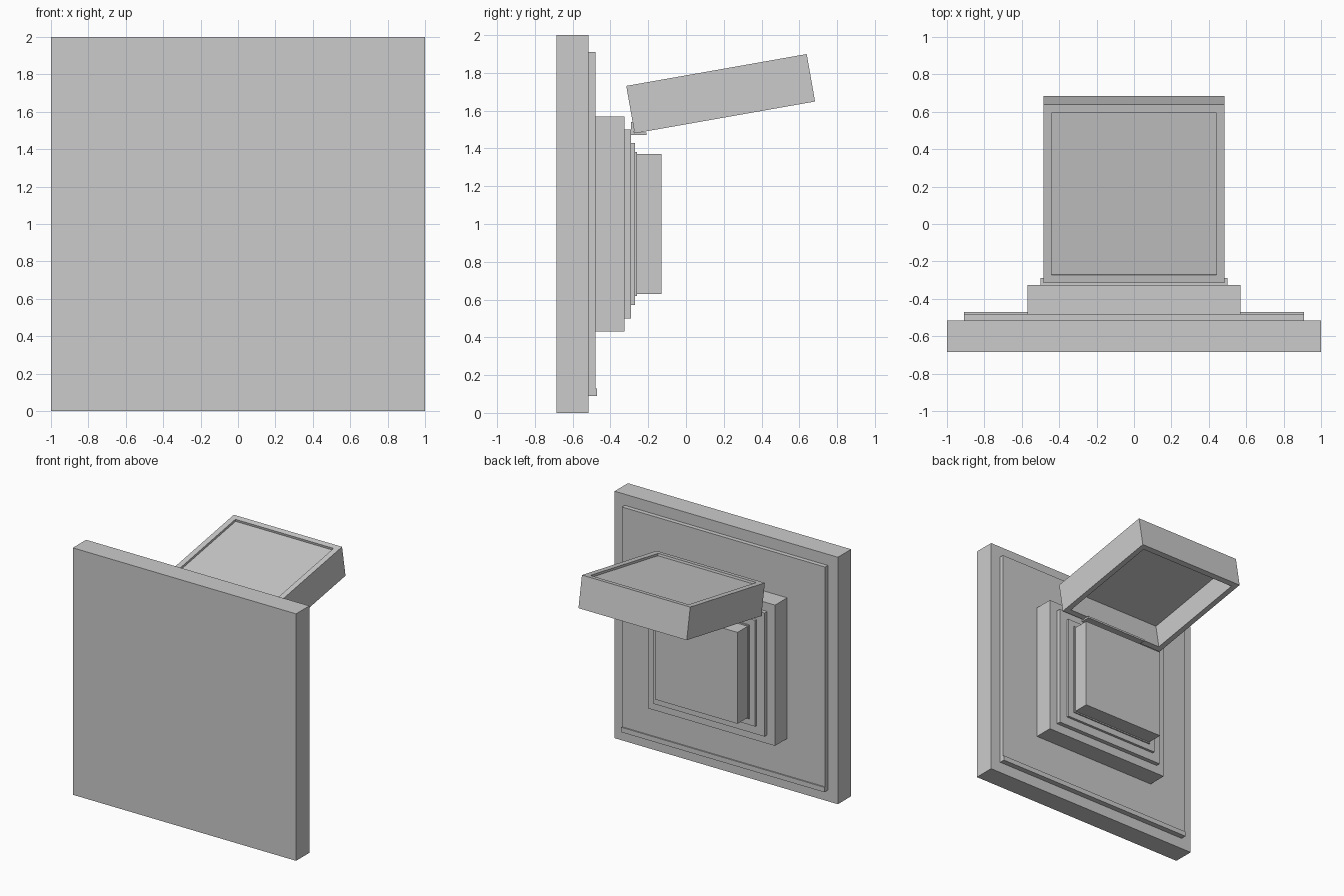
import bpy
import math
from mathutils import Matrix

old = bpy.data.objects.get("Cube")
if old:
    bpy.data.objects.remove(old, do_unlink=True)

COLOR = (0.6, 0.6, 0.6, 1.0)
grey = bpy.data.materials.new("light_grey")
grey.use_nodes = True
grey.diffuse_color = COLOR
grey.node_tree.nodes["Principled BSDF"].inputs["Base Color"].default_value = COLOR


def box(name, half_x, y, z):
    """Box centred on x, spanning the given y and z ranges."""
    bpy.ops.mesh.primitive_cube_add(size=1)
    obj = bpy.context.object
    obj.name = name
    size = (2 * half_x, y[1] - y[0], z[1] - z[0])
    obj.data.transform(Matrix.Translation((0, sum(y) / 2, sum(z) / 2)) @ Matrix.Diagonal((*size, 1)))
    obj.data.materials.append(grey)
    return obj


def carve(target, cutter):
    """Subtract a hidden helper box from the target."""
    mod = target.modifiers.new("carve", "BOOLEAN")
    mod.operation = "DIFFERENCE"
    mod.solver = "EXACT"
    mod.object = cutter
    cutter.hide_render = True
    cutter.hide_viewport = True


# Wall slab with its face plate and lower lip
box("wall_slab", 1.0, (-0.685, -0.515), (0, 2))
box("face_plate", 0.91, (-0.515, -0.48), (0.09, 1.91))
box("lower_lip", 0.91, (-0.48, -0.47), (0.09, 0.13))

# Stepped square housing and push button, all centred on z = 1
steps = [
    ("housing", 0.57, -0.48, -0.325),
    ("outer_step", 0.50, -0.325, -0.29),
    ("middle_step", 0.43, -0.29, -0.27),
    ("inner_step", 0.38, -0.27, -0.26),
    ("push_button", 0.37, -0.26, -0.13),
]
for name, half, y0, y1 in steps:
    box(name, half, (y0, y1), (1 - half, 1 + half))

# Hinge strip below the cover
box("hinge_strip", 0.28, (-0.29, -0.21), (1.47, 1.485))
box("hinge_tab", 0.28, (-0.29, -0.275), (1.47, 1.54))

# Raised cover: shallow recess on top, deep cavity beneath, tilted open
WIDTH, LENGTH, HEIGHT, RIM = 0.485, 0.97, 0.255, 0.045
cover = box("flip_cover", WIDTH, (0, LENGTH), (0, HEIGHT))
opening = (RIM, LENGTH - RIM)
recess = box("recess_cutter", WIDTH - RIM, opening, (HEIGHT - 0.018, HEIGHT + 0.1))
cavity = box("cavity_cutter", WIDTH - RIM, opening, (-0.1, HEIGHT - 0.055))
pose = Matrix.Translation((0, -0.272, 1.48)) @ Matrix.Rotation(math.radians(10), 4, "X")
for obj in (cover, recess, cavity):
    obj.data.transform(pose)
for cutter in (recess, cavity):
    carve(cover, cutter)
